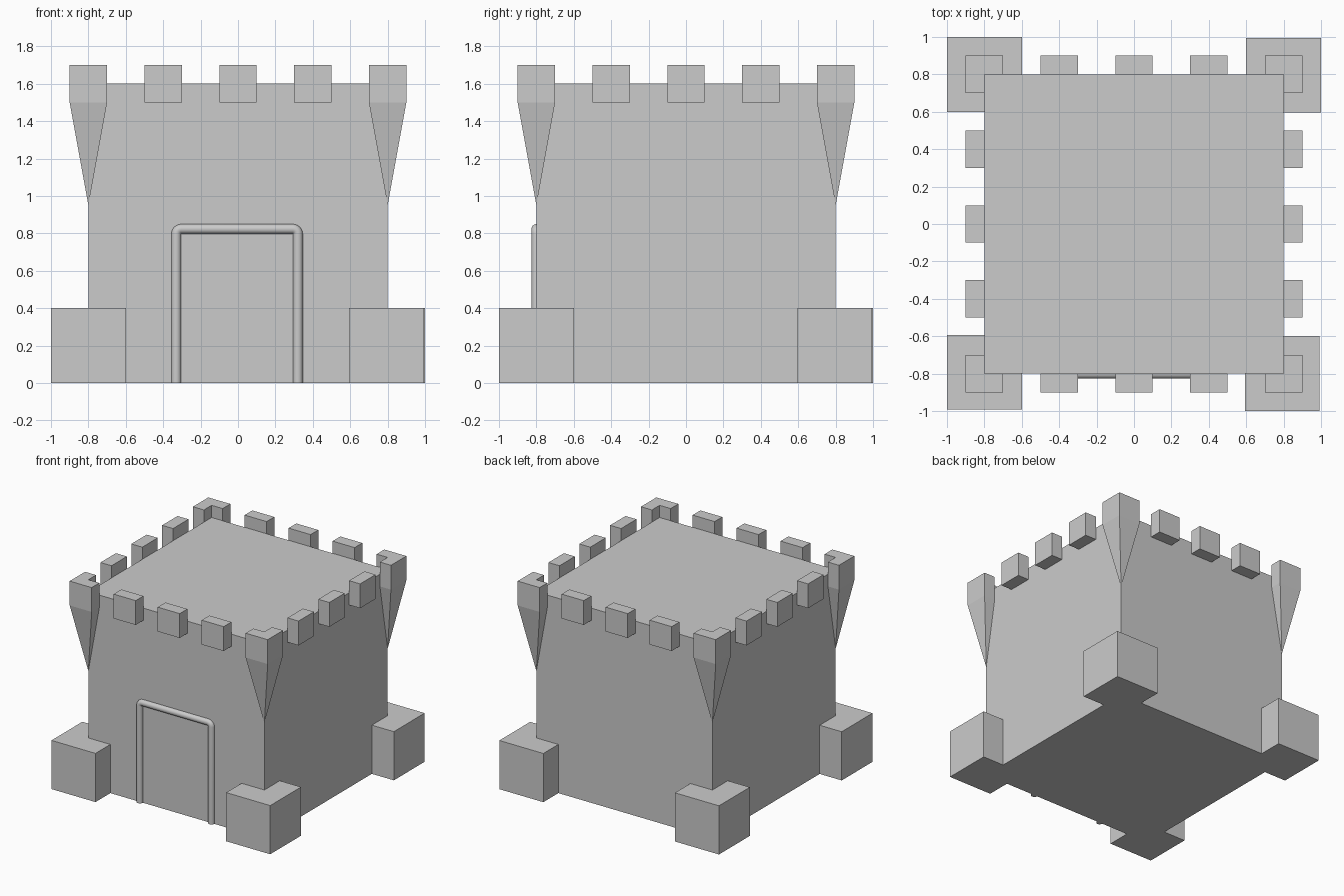
import bpy, bmesh, math

if "Cube" in bpy.data.objects:
    bpy.data.objects.remove(bpy.data.objects["Cube"])

W = 0.8  # half width of the keep


def box(name, x0, x1, y0, y1, z0, z1):
    bpy.ops.mesh.primitive_cube_add(size=1, location=((x0 + x1) / 2, (y0 + y1) / 2, (z0 + z1) / 2))
    o = bpy.context.object
    o.name = name
    o.scale = (x1 - x0, y1 - y0, z1 - z0)
    bpy.ops.object.transform_apply(location=False, rotation=False, scale=True)
    return o


# Main keep
box("keep", -W, W, -W, W, 0, 1.6)

# Corner foot blocks
for cx, cy in [(-0.8, 0.8), (0.8, 0.795), (0.793, -0.8), (-0.8, -0.793)]:
    box("foot_block", cx - 0.2, cx + 0.2, cy - 0.2, cy + 0.2, 0, 0.4)

# Battlements along the four walls, standing outside the wall face
for t in (-0.4, 0, 0.4):
    for s in (-1, 1):
        a, b = sorted((s * W, s * (W + 0.1)))
        box("merlon", t - 0.1, t + 0.1, a, b, 1.5, 1.7)
        box("merlon", a, b, t - 0.1, t + 0.1, 1.5, 1.7)


# L-shaped corner turret tapering down to a point on the keep's edge
def turret(sx, sy):
    outline = [(-.1, .1), (-.1, 0), (0, 0), (0, -.1), (.1, -.1), (.1, .1)]
    bm = bmesh.new()
    ring = lambda z: [bm.verts.new((sx * (W + x), sy * (W + y), z)) for x, y in outline]
    low, top = ring(1.5), ring(1.7)
    tip = bm.verts.new((sx * W, sy * W, 0.95))
    bm.faces.new(top)
    for i in range(6):
        j = (i + 1) % 6
        bm.faces.new((low[i], low[j], top[j], top[i]))
        bm.faces.new((low[j], low[i], tip))
    bmesh.ops.recalc_face_normals(bm, faces=bm.faces)
    me = bpy.data.meshes.new("corner_turret")
    bm.to_mesh(me)
    bm.free()
    bpy.context.collection.objects.link(bpy.data.objects.new("corner_turret", me))


for sx in (-1, 1):
    for sy in (-1, 1):
        turret(sx, sy)

# Door frame: round tube half sunk in the front wall
R, xl, xr, zt = 0.027, -0.33, 0.32, 0.823
path = [(xl, 0)]
for cx, start in ((xl + R, 180), (xr - R, 90)):
    for k in range(7):
        a = math.radians(start - 15 * k)
        path.append((cx + R * math.cos(a), zt - R + R * math.sin(a)))
path.append((xr, 0))
cu = bpy.data.curves.new("door_frame", 'CURVE')
cu.dimensions = '3D'
cu.bevel_depth = 0.0265
cu.bevel_resolution = 6
cu.use_fill_caps = True
sp = cu.splines.new('POLY')
sp.points.add(len(path) - 1)
for p, (x, z) in zip(sp.points, path):
    p.co = (x, -W, z, 1)
frame = bpy.data.objects.new("door_frame", cu)
bpy.context.collection.objects.link(frame)
bpy.ops.object.select_all(action='DESELECT')
frame.select_set(True)
bpy.context.view_layer.objects.active = frame
bpy.ops.object.convert(target='MESH')
bpy.ops.object.shade_smooth_by_angle(angle=math.radians(40))
